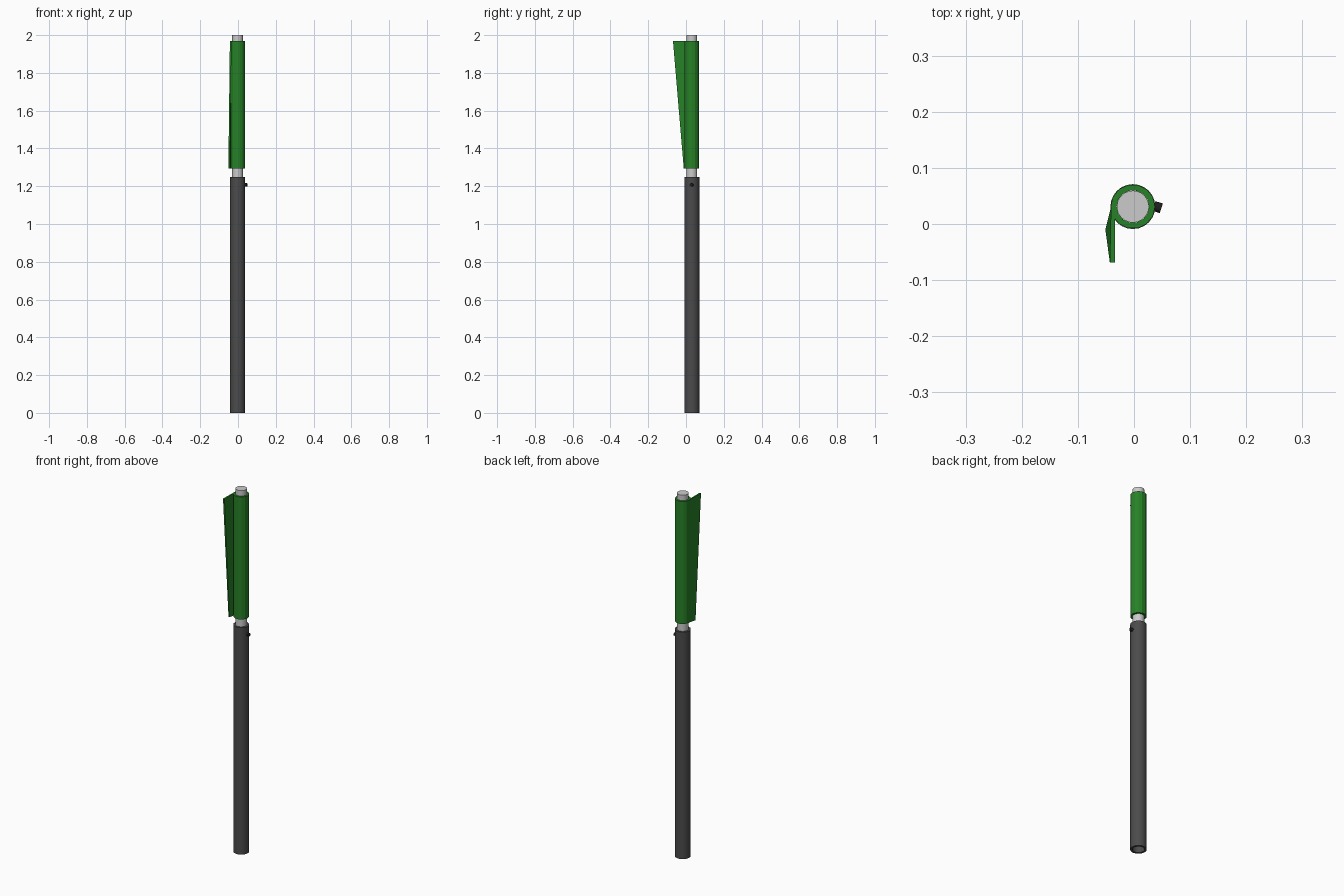
import bpy, bmesh, math
from mathutils import Vector

if "Cube" in bpy.data.objects:
    bpy.data.objects.remove(bpy.data.objects["Cube"])

CX, CY = -0.002, 0.031  # shared axis of the tubes


def material(name, rgb):
    m = bpy.data.materials.new(name)
    m.diffuse_color = (*rgb, 1)
    m.use_nodes = True
    m.node_tree.nodes["Principled BSDF"].inputs["Base Color"].default_value = m.diffuse_color
    return m


def make(name, bm, mat=None, smooth=True):
    bmesh.ops.recalc_face_normals(bm, faces=bm.faces)
    me = bpy.data.meshes.new(name)
    bm.to_mesh(me)
    bm.free()
    ob = bpy.data.objects.new(name, me)
    bpy.context.collection.objects.link(ob)
    if mat:
        me.materials.append(mat)
    if smooth:
        bpy.ops.object.select_all(action='DESELECT')
        ob.select_set(True)
        bpy.context.view_layer.objects.active = ob
        bpy.ops.object.shade_smooth_by_angle(angle=math.radians(35))
    return ob


def ring(bm, r, z, n):
    return [bm.verts.new((CX + r * math.cos(2 * math.pi * i / n),
                          CY + r * math.sin(2 * math.pi * i / n), z)) for i in range(n)]


def tube(bm, r_out, r_in, z0, z1, n):
    loops = [ring(bm, r, z, n) for r, z in
             ((r_out, z0), (r_out, z1), (r_in, z1), (r_in, z0))]
    for a, b in zip(loops, loops[1:] + loops[:1]):
        for i in range(n):
            j = (i + 1) % n
            bm.faces.new((a[i], a[j], b[j], b[i]))


dark = material("dark_grey", (0.07, 0.07, 0.07))
green = material("green", (0.02, 0.22, 0.02))
black = material("black", (0.015, 0.015, 0.015))

# Hollow lower handle
bm = bmesh.new()
tube(bm, 0.04, 0.029, 0, 1.25, 24)
make("lower_tube", bm, dark)

# Inner pole, sliding into the handle
bm = bmesh.new()
a, b = ring(bm, 0.0285, 0.75, 24), ring(bm, 0.0285, 2.0, 24)
bm.faces.new(a)
bm.faces.new(b)
for i in range(24):
    bm.faces.new((a[i], a[i - 1], b[i - 1], b[i]))
make("inner_pole", bm)

# Rolled fabric sleeve
bm = bmesh.new()
tube(bm, 0.0395, 0.029, 1.295, 1.97, 14)
make("rolled_cloth", bm, green, smooth=False)

# Loose cloth flap, narrow at the bottom and wide at the top
bm = bmesh.new()
low = [bm.verts.new((x, y, 1.295)) for x, y in
       ((-0.041, 0.03), (-0.051, -0.01), (-0.043, -0.012), (-0.034, 0.03))]
top = [bm.verts.new((x, y, 1.97)) for x, y in
       ((-0.041, 0.03), (-0.043, -0.069), (-0.034, -0.069), (-0.034, 0.03))]
bm.faces.new(low)
bm.faces.new(top)
for i in range(4):
    bm.faces.new((low[i - 1], low[i], top[i], top[i - 1]))
make("cloth_flap", bm, green, smooth=False)

# Locking knob on the handle side
bm = bmesh.new()
bmesh.ops.create_cone(bm, cap_ends=True, segments=12, radius1=0.009, radius2=0.009, depth=0.014)
knob = make("lock_knob", bm, black)
knob.location = (0.042, 0.03, 1.207)
knob.rotation_euler = Vector((1, -0.32, 0)).to_track_quat('Z', 'Y').to_euler()
